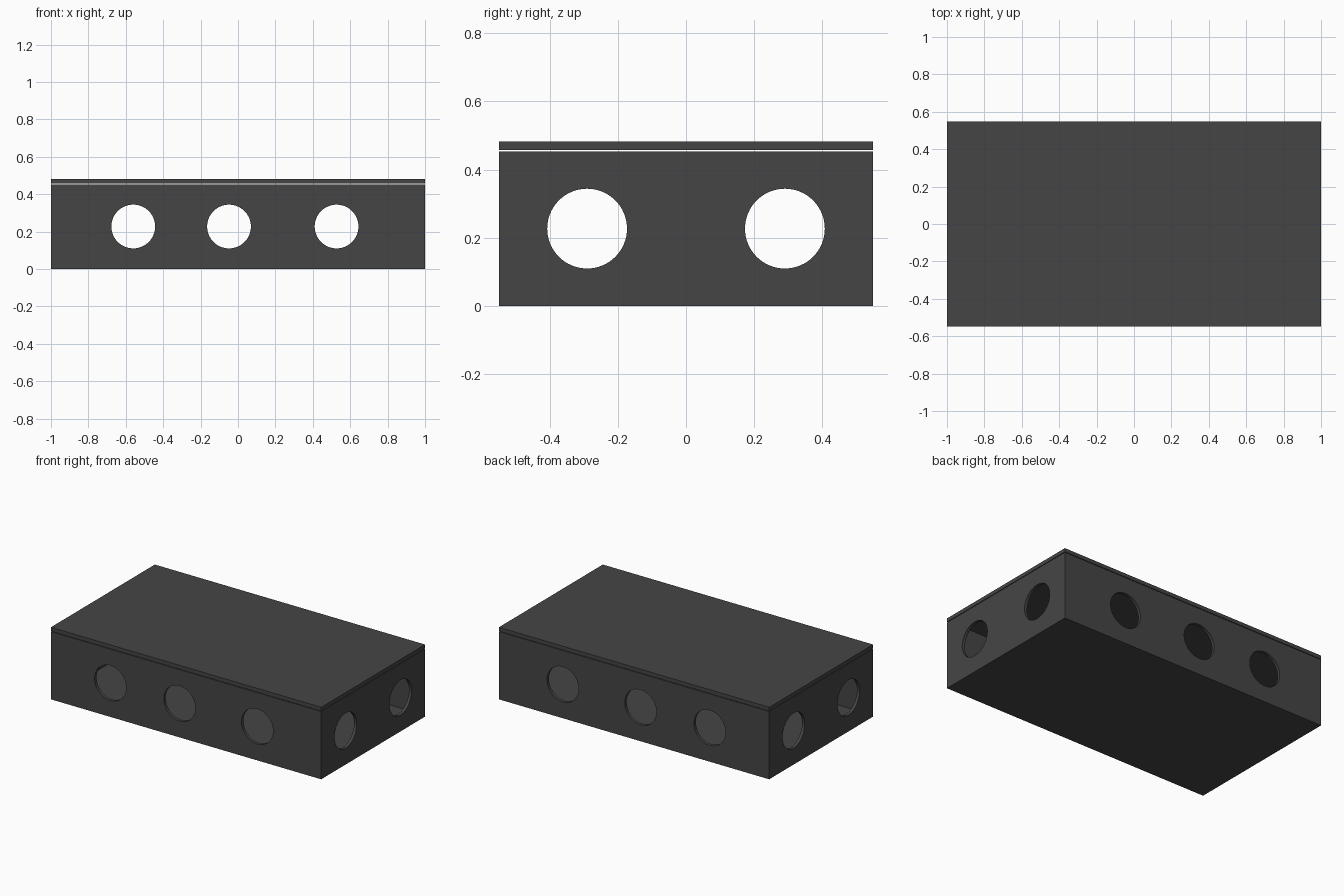
import bpy
from math import pi

if "Cube" in bpy.data.objects:
    bpy.data.objects.remove(bpy.data.objects["Cube"])

L, W, H = 2.0, 1.098, 0.453      # outer size of the tray
T = 0.02                         # wall and floor thickness
GAP, LID = 0.004, 0.025          # slit under the lid, lid thickness
HOLE_R, HOLE_Z = 0.117, 0.227

dark = bpy.data.materials.new("dark_plastic")
dark.diffuse_color = (0.06, 0.06, 0.06, 1)
dark.use_nodes = True
dark.node_tree.nodes["Principled BSDF"].inputs["Base Color"].default_value = dark.diffuse_color


def box(name, size, z0):
    bpy.ops.mesh.primitive_cube_add(size=1, location=(0, 0, z0 + size[2] / 2))
    ob = bpy.context.object
    ob.name = name
    ob.scale = size
    bpy.ops.object.transform_apply(location=True, rotation=False, scale=True)
    return ob


def hole(location, rotation):
    bpy.ops.mesh.primitive_cylinder_add(vertices=64, radius=HOLE_R, depth=3,
                                        location=location, rotation=rotation)
    bpy.context.object.name = "hole_cutter"
    return bpy.context.object


def cut(target, cutter):
    mod = target.modifiers.new("cut", 'BOOLEAN')
    mod.operation = 'DIFFERENCE'
    mod.solver = 'EXACT'
    mod.object = cutter
    bpy.context.view_layer.objects.active = target
    bpy.ops.object.modifier_apply(modifier=mod.name)
    bpy.data.objects.remove(cutter)


# Hollow open tray
tray = box("tray", (L, W, H), 0)
tray.data.materials.append(dark)
cut(tray, box("cavity_cutter", (L - 2 * T, W - 2 * T, H), T))

# Round openings: three through front and back, two through the sides
for x in (-0.56, -0.048, 0.527):
    cut(tray, hole((x, 0, HOLE_Z), (pi / 2, 0, 0)))
for y in (-0.29, 0.29):
    cut(tray, hole((0, y, HOLE_Z), (0, pi / 2, 0)))

# Flat lid hovering just above the rim
lid = box("lid", (L, W, LID), H + GAP)
lid.data.materials.append(dark)

# Smooth hole rims, crisp box edges
for ob in (tray, lid):
    bpy.ops.object.select_all(action='DESELECT')
    ob.select_set(True)
    bpy.context.view_layer.objects.active = ob
    bpy.ops.object.shade_smooth_by_angle()
